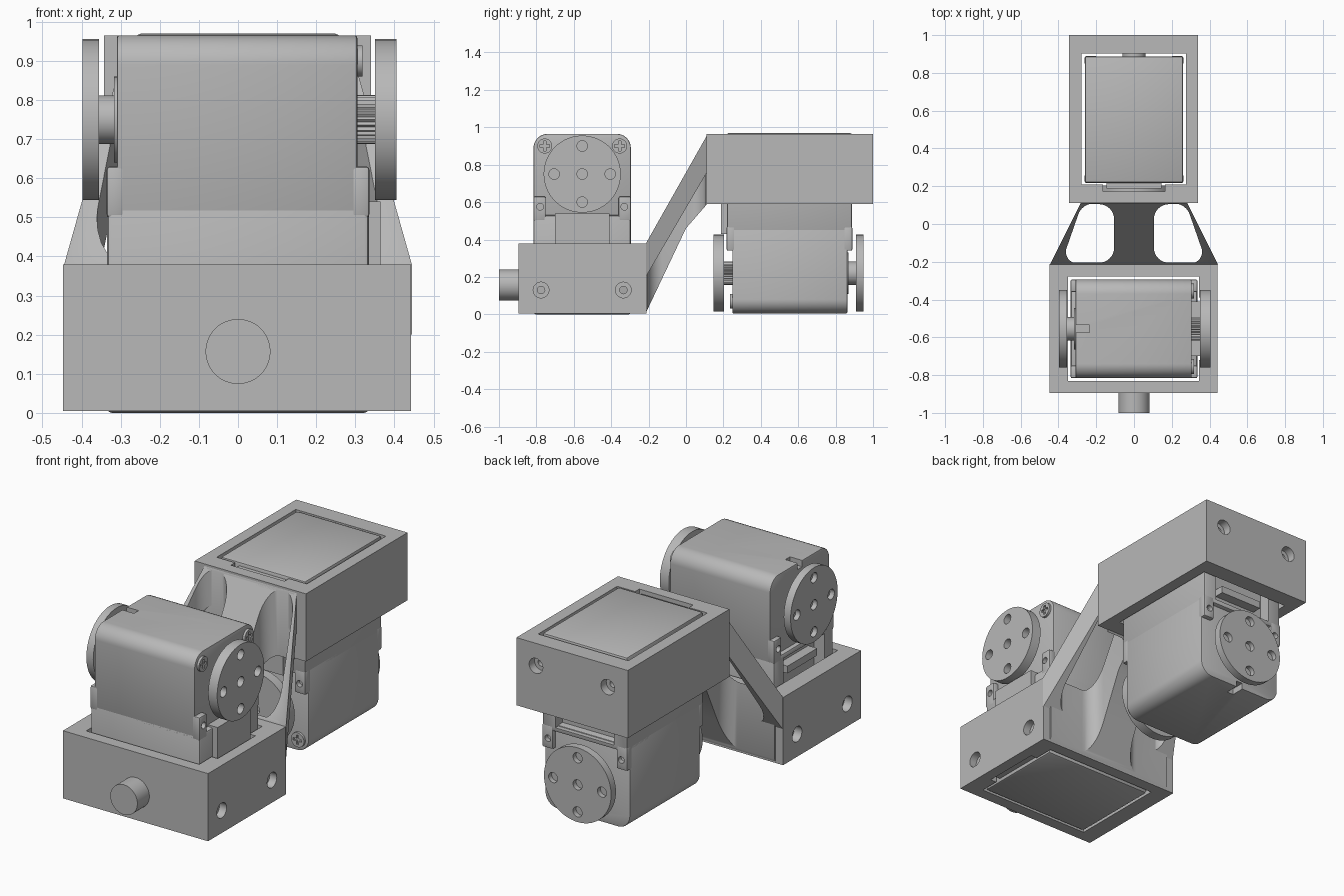
import bpy, bmesh, math
from mathutils import Matrix, Vector

if "Cube" in bpy.data.objects:
    bpy.data.objects.remove(bpy.data.objects["Cube"], do_unlink=True)

gray = bpy.data.materials.new("light_gray")
gray.use_nodes = True
gray.diffuse_color = (0.48, 0.48, 0.48, 1)
gray.node_tree.nodes["Principled BSDF"].inputs["Base Color"].default_value = gray.diffuse_color
parts = []


def make(name, bm):
    bmesh.ops.recalc_face_normals(bm, faces=bm.faces)
    me = bpy.data.meshes.new(name)
    bm.to_mesh(me)
    bm.free()
    me.materials.append(gray)
    ob = bpy.data.objects.new(name, me)
    bpy.context.collection.objects.link(ob)
    parts.append(ob)
    return ob


def box(name, x, y, z):
    """Box from three (low, high) ranges."""
    bm = bmesh.new()
    bmesh.ops.create_cube(bm, size=1)
    for v in bm.verts:
        v.co = Vector([r[0] + (c + 0.5) * (r[1] - r[0]) for c, r in zip(v.co, (x, y, z))])
    return make(name, bm)


def prism(name, pts, axis, lo, hi):
    """Polygon swept along x (points are y, z) or along z (points are x, y)."""
    bm = bmesh.new()
    put = (lambda p: (lo, p[0], p[1])) if axis == "x" else (lambda p: (p[0], p[1], lo))
    face = bm.faces.new([bm.verts.new(put(p)) for p in pts])
    new = bmesh.ops.extrude_face_region(bm, geom=[face])["geom"]
    step = Vector((hi - lo, 0, 0)) if axis == "x" else Vector((0, 0, hi - lo))
    bmesh.ops.translate(bm, vec=step, verts=[g for g in new if isinstance(g, bmesh.types.BMVert)])
    return make(name, bm)


def rod(name, x, y, z, r, sides=48, teeth=0):
    """Cylinder along x, with optional spline teeth."""
    n = teeth * 2 or sides
    pts = []
    for i in range(n):
        a = math.tau * i / n
        q = r - 0.006 * (i % 2) if teeth else r
        pts.append((y + q * math.cos(a), z + q * math.sin(a)))
    return prism(name, pts, "x", *x)


def rounded(pts, radii, seg=8):
    """Round each polygon corner by its radius."""
    out = []
    for i, p in enumerate(pts):
        p, a, b = Vector(p), Vector(pts[i - 1]), Vector(pts[(i + 1) % len(pts)])
        r = radii[i]
        if r == 0:
            out.append(p)
            continue
        u, w = (a - p).normalized(), (b - p).normalized()
        half = u.angle(w) / 2
        c = p + (u + w).normalized() * (r / math.sin(half))
        s, e = p + u * r / math.tan(half) - c, p + w * r / math.tan(half) - c
        for k in range(seg + 1):
            out.append(c + s.lerp(e, k / seg).normalized() * r)
    return out


def bake(ob):
    dg = bpy.context.evaluated_depsgraph_get()
    me = bpy.data.meshes.new_from_object(ob.evaluated_get(dg))
    ob.modifiers.clear()
    ob.data = me


def boolean(ob, tools, op="DIFFERENCE"):
    for t in tools:
        m = ob.modifiers.new("cut", "BOOLEAN")
        m.object, m.operation, m.solver = t, op, "EXACT"
    bake(ob)
    for t in tools:
        parts.remove(t)
        bpy.data.objects.remove(t, do_unlink=True)
    return ob


def bevel(ob, width):
    m = ob.modifiers.new("bevel", "BEVEL")
    m.width, m.segments, m.limit_method = width, 2, "ANGLE"
    bake(ob)
    return ob


def module(tag, mat):
    """One actuator in its rectangular holder, output axis along local x."""
    first = len(parts)
    # holder frame with notch and counterbored holes
    frame = box(tag + "_holder", (-0.447, 0.443), (-0.34, 0.343), (0.005, 0.38))
    cuts = [box("cut", (-0.35, 0.343), (-0.275, 0.278), (-0.1, 0.5)),
            box("cut", (0.3, 0.38), (-0.165, 0.165), (-0.1, 0.5))]
    for s in (-1, 1):
        for y in (-0.22, 0.22):
            cuts.append(rod("cut", sorted((s * 0.40, s * 0.5)), y, 0.13, 0.042, 32))
            cuts.append(rod("cut", sorted((s * 0.3, s * 0.41)), y, 0.13, 0.02, 20))
    boolean(frame, cuts)

    # actuator body: wide base, narrower rounded head
    base = bevel(box(tag + "_motor_base", (-0.335, 0.335), (-0.26, 0.26), (0, 0.53)), 0.012)
    boolean(base, [box("cut", (-0.5, -0.27), (-0.18, 0.18), (0.2, 0.505))])
    box(tag + "_connector", (-0.325, -0.26), (-0.13, 0.13), (0.4, 0.44))
    outline = rounded([(-0.26, 0.5), (0.26, 0.5), (0.26, 0.965), (-0.26, 0.965)],
                      [0, 0, 0.075, 0.075])
    head = bevel(prism(tag + "_motor_head", outline, "x", -0.31, 0.305), 0.006)
    boolean(head, [box("cut", (-0.35, -0.235), (-0.02, 0.02), (0.93, 1.1))])
    box(tag + "_side_plate", (0.3, 0.365), (-0.145, 0.145), (0.02, 0.54))
    rod(tag + "_rear_boss", (-0.317, -0.3), 0, 0.75, 0.11)

    for y in (-1, 1):
        # corner ears with small screw holes
        for s in (-1, 1):
            ear = box(tag + "_ear", sorted((s * 0.29, s * 0.336)),
                      sorted((y * 0.195, y * 0.261)), (0.5, 0.63))
            bevel(ear, 0.008)
            boolean(ear, [rod("cut", sorted((s * 0.31, s * 0.4)), y * 0.225, 0.575, 0.018, 20)])
        # cross-head screws
        yc, zc = y * 0.2, 0.9
        screw = rod(tag + "_screw", (0.29, 0.318), yc, zc, 0.04, 32)
        boolean(screw, [box("cut", (0.308, 0.4), (yc - 0.026, yc + 0.026), (zc - 0.007, zc + 0.007)),
                        box("cut", (0.308, 0.4), (yc - 0.007, yc + 0.007), (zc - 0.026, zc + 0.026))])

    # shafts and drilled discs
    rod(tag + "_splined_shaft", (0.3, 0.36), 0, 0.75, 0.063, teeth=28)
    rod(tag + "_idler_shaft", (-0.36, -0.3), 0, 0.75, 0.062)
    for name, x in (("_drive_disc", (0.35, 0.405)), ("_idler_disc", (-0.397, -0.355))):
        disc = rod(tag + name, x, 0, 0.75, 0.206, 72)
        holes = [(0, 0), (0.15, 0), (-0.15, 0), (0, 0.15), (0, -0.15)]
        floor = (0.365, 0.5) if x[0] > 0 else (-0.5, -0.37)
        boolean(disc, [rod("cut", floor, y, 0.75 + z, 0.028, 24) for y, z in holes])

    for ob in parts[first:]:
        ob.data.transform(mat)


# front module stands upright; rear one hangs upside down, turned a quarter
module("front", Matrix.Translation((0, -0.555, 0)))
module("rear", Matrix(((0, -1, 0, 0), (-1, 0, 0, 0.553), (0, 0, -1, 0.97), (0, 0, 0, 1))))

# end peg
peg = rod("end_peg", (-1.0, -0.88), 0, 0.157, 0.083)
peg.data.transform(Matrix(((0, 1, 0, 0), (1, 0, 0, 0), (0, 0, 1, 0), (0, 0, 0, 1))))

# sloping link: tapered slab with two rounded openings
y0, y1 = -0.215, 0.115
slab = prism("link_slab", [(y0, 0.2), (y1, 0.765), (y1, 0.962), (y0, 0.378)], "x", -0.445, 0.445)
for v in slab.data.vertices:
    v.co.x *= 1 - 0.37 * (v.co.y - y0) / (y1 - y0)
opening = [(0.105, -0.208), (0.385, -0.208), (0.275, 0.108), (0.105, 0.108)]
slots = []
for s in (-1, 1):
    pts = [(s * x, y) for x, y in rounded(opening, [0.08, 0.06, 0.085, 0.08])]
    slots.append(prism("cut", pts, "z", -0.5, 1.5))
boolean(slab, slots)

# central web, flared where it meets both holders
web = prism("link_web", [(y0, 0.007), (0.0, 0.46), (y1, 0.592), (y1, 0.962), (y0, 0.378)],
            "x", -0.4, 0.4)
side = [(0.4, y0), (0.4, -0.205)]
for k in range(9):
    a = math.radians(90 * k / 8)
    side.append((0.185 - 0.08 * math.sin(a), -0.125 - 0.08 * math.cos(a)))
for k in range(9):
    a = math.radians(90 * k / 8)
    side.append((0.185 - 0.08 * math.cos(a), 0.025 + 0.08 * math.sin(a)))
side += [(0.27, 0.105), (0.27, y1 + 0.01)]
side[0] = (0.4, y0 - 0.01)
plan = side + [(-x, y) for x, y in reversed(side)]
boolean(web, [prism("cut", plan, "z", -0.5, 1.5)], "INTERSECT")

# smooth rounded surfaces, keep edges crisp
bpy.ops.object.select_all(action="DESELECT")
for ob in parts:
    ob.select_set(True)
bpy.context.view_layer.objects.active = parts[0]
bpy.ops.object.shade_smooth_by_angle(angle=math.radians(30))
